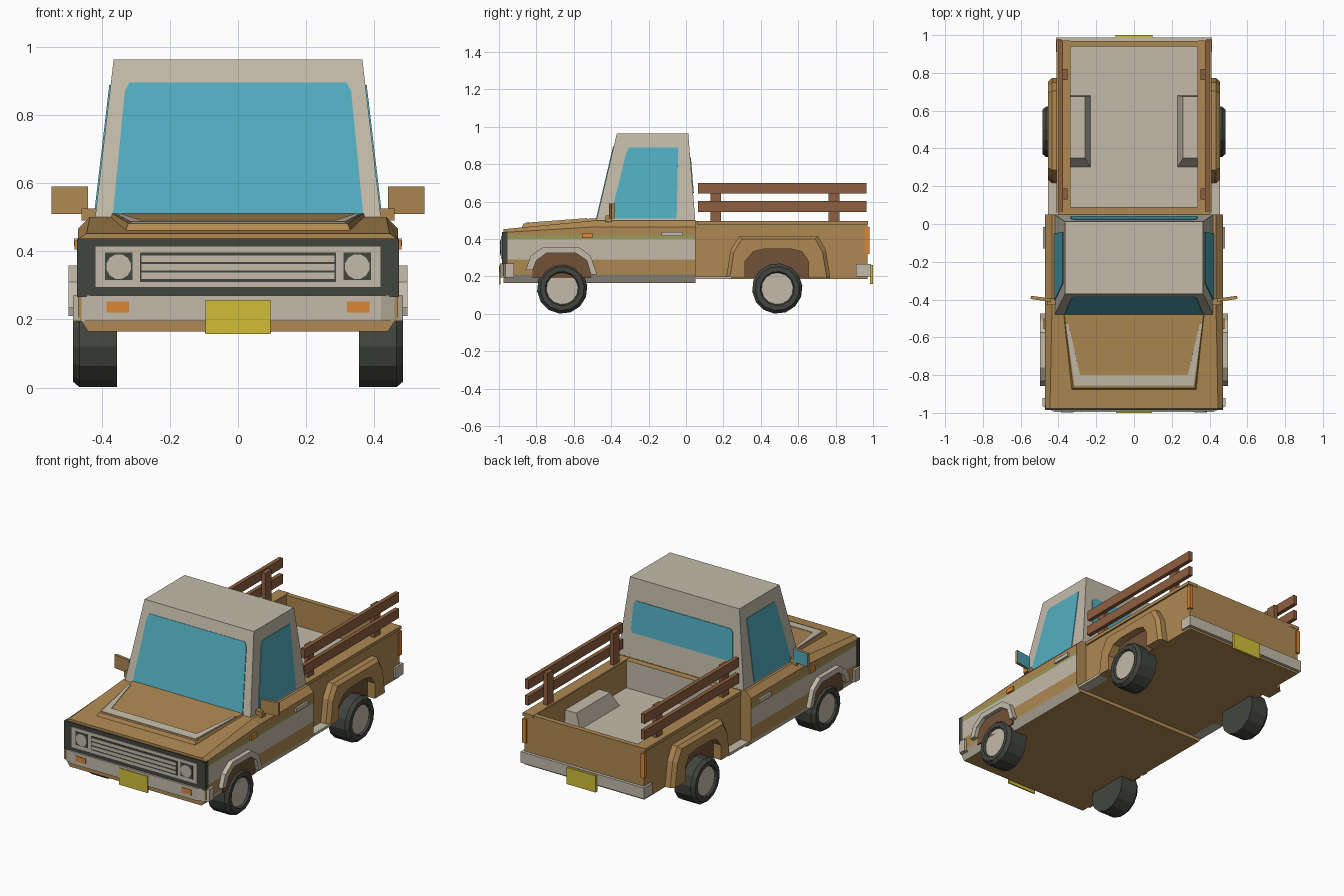
import bpy, bmesh, math
from mathutils import Vector

if "Cube" in bpy.data.objects:
    bpy.data.objects.remove(bpy.data.objects["Cube"])


def material(name, rgb):
    m = bpy.data.materials.new(name)
    m.diffuse_color = (*rgb, 1)
    m.use_nodes = True
    m.node_tree.nodes["Principled BSDF"].inputs["Base Color"].default_value = m.diffuse_color
    return m


TAN = material("tan paint", (.43, .25, .085))
GRAY = material("warm light gray", (.55, .50, .40))
GLASS = material("blue glass", (.085, .42, .53))
DARK = material("dark rubber", (.055, .06, .05))
YELLOW = material("plate yellow", (.64, .51, .04))
ORANGE = material("lamp orange", (.69, .24, .035))
WOOD = material("board wood", (.27, .113, .05))
GREEN = material("stripe green", (.31, .33, .10))
WELL = material("wheel well brown", (.17, .085, .04))


def loft(name, rings, mats, mirror=False, rule=None):
    """Skin equal-length rings, cap both ends, colour faces by rule(face)."""
    bm = bmesh.new()
    vs = [[bm.verts.new(p) for p in r] for r in rings]
    n = len(vs[0])
    for a, b in zip(vs, vs[1:]):
        for i in range(n):
            j = (i + 1) % n
            bm.faces.new((a[i], a[j], b[j], b[i]))
    bm.faces.new(vs[0])
    bm.faces.new(vs[-1])
    bmesh.ops.recalc_face_normals(bm, faces=bm.faces)
    if rule:
        for f in bm.faces:
            f.material_index = rule(f)
    me = bpy.data.meshes.new(name)
    bm.to_mesh(me)
    bm.free()
    for m in (mats if isinstance(mats, list) else [mats]):
        me.materials.append(m)
    ob = bpy.data.objects.new(name, me)
    bpy.context.collection.objects.link(ob)
    if mirror:
        ob.modifiers.new("mirror", 'MIRROR').use_clip = False
    return ob


def rect(x0, x1, y0, y1, z):
    return [(x0, y0, z), (x1, y0, z), (x1, y1, z), (x0, y1, z)]


def box(name, x, y, z, mat, mirror=False, rule=None):
    return loft(name, [rect(*x, *y, z[0]), rect(*x, *y, z[1])], mat, mirror, rule)


def side_plate(name, pts, x0, x1, mat):
    return loft(name, [[(x, y, z) for y, z in pts] for x in (x0, x1)], mat, True)


def surface_plate(name, pts, normal, mat, mirror=False):
    n = Vector(normal).normalized() * .004
    return loft(name, [[Vector(p) - n for p in pts], [Vector(p) + n for p in pts]], mat, mirror)


# Front body with side stripes coloured by height
def section(y, shoulder, top, width):
    half = [(.44, .165), (.47, .21), (.47, .29), (.47, .40), (.47, .42), (.47, shoulder), (width, top)]
    return [(x, y, z) for x, z in half] + [(-x, y, z) for x, z in reversed(half)]


def stripes(f):
    z = f.calc_center_median().z
    if abs(f.normal.x) < .5 or z > .421:
        return 0
    return 2 if z > .40 else 1 if z > .29 or z < .21 else 0


loft("front_body", [section(-.977, .435, .452, .445), section(-.48, .465, .50, .435),
                    section(.05, .465, .50, .435)], [TAN, GRAY, GREEN], rule=stripes)

# Raised hood panel and its U-shaped stripe
loft("hood_panel", [[(-.375, -.47, .49), (.375, -.47, .49), (.335, -.885, .445), (-.335, -.885, .445)],
                    [(-.37, -.47, .512), (.37, -.47, .512), (.322, -.868, .482), (-.322, -.868, .482)]], TAN)
u = [(.36, -.53), (.315, -.855), (-.315, -.855), (-.36, -.53),
     (-.347, -.53), (-.285, -.80), (.285, -.80), (.347, -.53)]
surface_plate("hood_stripe", [(x, y, .482 + (y + .868) * .0754) for x, y in u], (0, -.075, 1), GRAY)

# Cab and windows
loft("cab", [rect(-.42, .42, -.48, .05, .495), rect(-.365, .365, -.37, .012, .963)], GRAY)


def lerp(a, b, z):
    return a + (b - a) * (z - .495) / .468


wind = [(-.367, .51), (.367, .51), (.332, .87), (.318, .895), (-.318, .895), (-.332, .87)]
surface_plate("windshield", [(x, lerp(-.48, -.37, z), z) for x, z in wind], (0, -.468, .11), GLASS)
side = [(-.405, .51), (-.05, .51), (-.042, .888), (-.305, .888), (-.32, .86)]
surface_plate("side_window", [(lerp(.42, .365, z), y, z) for y, z in side], (.468, 0, .055), GLASS, True)
rear = [(-.34, .66), (-.33, .645), (.33, .645), (.34, .66), (.33, .82), (.315, .835), (-.315, .835), (-.33, .82)]
surface_plate("rear_window", [(x, lerp(.05, .012, z), z) for x, z in rear], (0, .468, .038), GLASS)

# Mirrors with glass on the back, door handles, side markers
loft("mirror", [[(.44, -.412, z), (.548, -.397, z), (.545, -.38, z), (.44, -.395, z)] for z in (.51, .59)],
     [TAN, GLASS], True, lambda f: int(f.normal.y > .8))
box("mirror_arm", (.40, .46), (-.43, -.395), (.49, .525), TAN, True)
box("door_handle", (.46, .482), (-.13, -.015), (.415, .437), GRAY, True)
box("side_marker", (.46, .48), (-.555, -.50), (.405, .432), ORANGE, True)

# Grille and headlights
box("grille_panel", (-.472, .472), (-.984, -.955), (.265, .437), DARK)
box("grille_frame", (-.42, .42), (-.989, -.97), (.293, .415), GRAY)
box("grille_opening", (-.287, .287), (-.991, -.98), (.31, .396), DARK)
for z in (.328, .353, .378):
    box("grille_bar", (-.283, .283), (-.994, -.98), (z - .009, z + .009), GRAY)
box("headlight_bezel", (.309, .391), (-.991, -.98), (.315, .396), DARK, True)
loft("headlight", [[(.35 + .037 * math.cos(a), y, .355 + .037 * math.sin(a))
                    for a in [math.tau * (i + .5) / 12 for i in range(12)]] for y in (-.98, -.995)], GRAY, True)

# Bumpers, number plates, lamps
fb = [(-.485, -.92), (-.485, -.965), (-.42, -.995), (.42, -.995), (.485, -.965), (.485, -.92)]
loft("front_bumper", [[(x, y, z) for x, y in fb] for z in (.195, .27)], GRAY)
box("front_plate", (-.096, .096), (-1.0, -.992), (.157, .257), YELLOW)
box("front_indicator", (.32, .386), (-.998, -.99), (.22, .252), ORANGE, True)
box("rear_bumper", (-.412, .412), (.91, .988), (.20, .267), GRAY)
box("rear_plate", (-.097, .097), (.985, 1.0), (.16, .26), YELLOW)
box("tail_light", (.383, .408), (.955, .98), (.32, .465), ORANGE, True)

# Open bed: gray floor and front wall inside, tan elsewhere
loft("bed", [rect(-.40, .40, .05, .97, .187), rect(-.40, .40, .05, .97, .495),
             rect(-.335, .335, .09, .94, .495), rect(-.335, .335, .09, .94, .33)], [TAN, GRAY],
     rule=lambda f: int((f.normal.z > .9 and f.calc_center_median().z < .4)
                        or (f.normal.y > .9 and f.calc_center_median().y < .2)))
box("bed_rail_cap", (.34, .41), (.06, .972), (.478, .497), TAN, True)
loft("bed_wheel_box", [rect(.23, .34, .30, .68, .325), rect(.26, .34, .35, .675, .42)], GRAY, True)
box("step", (.39, .455), (.05, .24), (.185, .20), GRAY, True)

# Wooden side boards and posts
for z0, z1 in ((.545, .602), (.642, .70)):
    box("side_board", (.376, .40), (.065, .965), (z0, z1), WOOD, True)
for y0 in (.13, .763):
    box("board_post", (.352, .378), (y0, y0 + .057), (.49, .69), WOOD, True)

# Front wheel arches
outer = [(-.857, .235), (-.83, .31), (-.76, .358), (-.575, .358), (-.51, .31), (-.475, .21)]
inner = [(-.82, .235), (-.80, .285), (-.745, .325), (-.59, .325), (-.53, .285), (-.508, .21)]
side_plate("front_arch", outer + inner[::-1], .46, .497, GRAY)
side_plate("front_wheel_well", [(-.82, .19)] + inner + [(-.508, .19)], .467, .474, WELL)

# Rear fenders, tapering outward
outer = [(.215, .19), (.238, .34), (.285, .417), (.705, .417), (.748, .34), (.772, .19)]
inner = [(.315, .19), (.315, .28), (.36, .333), (.42, .347), (.56, .347), (.62, .333), (.655, .28), (.655, .19)]
loft("rear_fender", [[(x, .493 + (y - .493) * s, .19 + (z - .19) * s) for y, z in outer]
                     + [(x, y, z) for y, z in inner[::-1]]
                     for x, s in ((.39, 1), (.435, 1), (.455, .93))], TAN, True)
side_plate("rear_wheel_well", inner, .398, .405, WELL)

# Wheels
for name, y in (("front_wheel", -.662), ("rear_wheel", .488)):
    rings = [[(x, y + r * math.cos(a), .135 + r * math.sin(a))
              for a in [math.tau * (i + .25) / 14 for i in range(14)]]
             for x, r in ((.355, .135), (.465, .135), (.485, .118), (.485, .092), (.474, .085))]
    loft(name, rings, [DARK, GRAY], True,
         lambda f: int(len(f.verts) > 4 and f.calc_center_median().x > .45))
